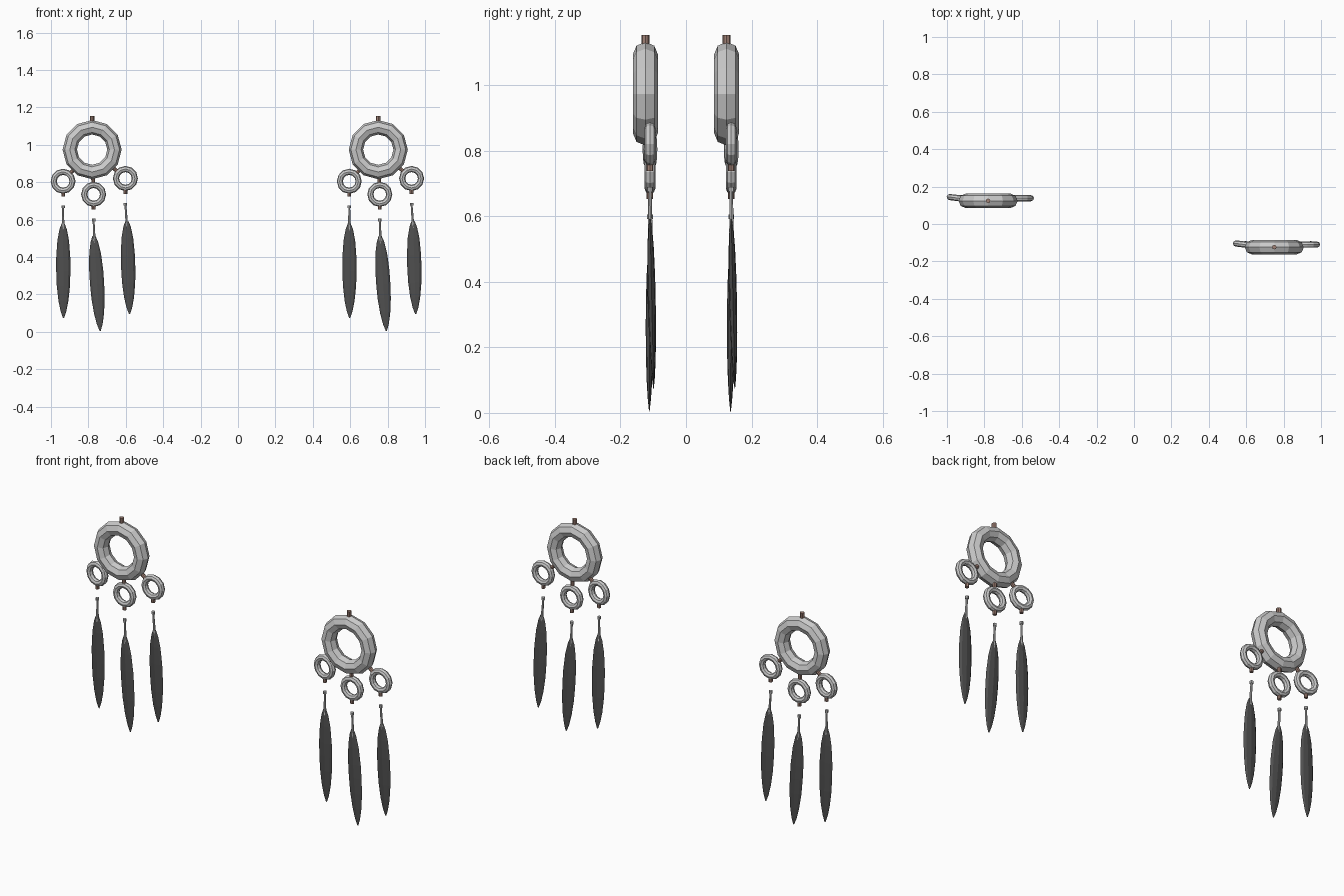
import bpy, bmesh, math
from mathutils import Vector

if "Cube" in bpy.data.objects:
    bpy.data.objects.remove(bpy.data.objects["Cube"])


def material(name, color):
    m = bpy.data.materials.new(name)
    m.diffuse_color = (*color, 1)
    m.use_nodes = True
    m.node_tree.nodes["Principled BSDF"].inputs["Base Color"].default_value = m.diffuse_color
    return m


copper = material("copper", (0.35, 0.22, 0.18))
dark = material("dark_feather", (0.08, 0.08, 0.08))


def ring(name, loc, outer, hole, yaw=0.0, segs=12, sides=8):
    # upright ring with its axis along y
    bpy.ops.mesh.primitive_torus_add(
        location=loc, rotation=(math.pi / 2, 0, yaw),
        major_segments=segs, minor_segments=sides,
        major_radius=(outer + hole) / 2, minor_radius=(outer - hole) / 2)
    bpy.context.object.name = name


def pin(name, a, b, r1, r2=None, mat=None):
    # short peg from point a to point b
    a, b = Vector(a), Vector(b)
    d = b - a
    bpy.ops.mesh.primitive_cone_add(vertices=8, radius1=r1, radius2=r1 if r2 is None else r2,
                                    depth=d.length, location=(a + b) / 2)
    o = bpy.context.object
    o.name = name
    o.rotation_euler = d.to_track_quat('Z', 'Y').to_euler()
    if mat:
        o.data.materials.append(mat)


# feather outline: distance along the blade, relative width
OUTLINE = [(0, .22), (.06, .52), (.18, .82), (.36, .99), (.5, 1), (.66, .93),
           (.82, .70), (.93, .40), (1, .08)]


def feather(name, top, tip, half_w=0.038, half_t=0.012, n=8):
    top, tip = Vector(top), Vector(tip)
    bm = bmesh.new()
    loops = []
    for t, w in OUTLINE:
        c = top.lerp(tip, t)
        loops.append([bm.verts.new(c + Vector((
            half_w * w * math.cos(2 * math.pi * i / n),
            half_t * w * math.sin(2 * math.pi * i / n), 0))) for i in range(n)])
    for p, q in zip(loops, loops[1:]):
        for i in range(n):
            j = (i + 1) % n
            bm.faces.new((p[i], q[i], q[j], p[j]))
    bm.faces.new(loops[0])
    bm.faces.new(loops[-1])
    bmesh.ops.recalc_face_normals(bm, faces=bm.faces)
    me = bpy.data.meshes.new(name)
    bm.to_mesh(me)
    bm.free()
    me.materials.append(dark)
    bpy.context.collection.objects.link(bpy.data.objects.new(name, me))


# per dangle, relative to the big ring centre:
# name, ring x, ring z, yaw, feather top (x, z), tip (x, y, z), quill head z
DANGLES = [
    ("left", -.155, .805, -.12, (-.155, .578), (-.153, .025, .075), .675),
    ("middle", .008, .735, 0, (.010, .512), (.043, .012, .005), .605),
    ("right", .178, .820, 0, (.186, .592), (.200, .025, .095), .690),
]
SMALL_R = 0.067
BIG_R = 0.158
BIG_Z = 0.974


def earring(label, cx, cy):
    # large hoop and its top peg
    ring(label + "_large_ring", (cx, cy, BIG_Z), BIG_R, 0.081)
    pin(label + "_top_peg", (cx, cy, BIG_Z + .14), (cx, cy, 1.154), .012, mat=copper)
    for name, x, z, yaw, (fx, fz), (tx, ty, tz), head in DANGLES:
        n = f"{label}_{name}"
        y = cy + .014
        # small hoop, link to the large hoop, lower peg
        ring(n + "_small_ring", (cx + x, y, z), SMALL_R, .034, yaw)
        d = Vector((x, 0, z - BIG_Z)).normalized()
        c = Vector((cx, cy + .01, BIG_Z))
        pin(n + "_link", c + d * .145, c + d * .175, .010, mat=copper)
        pin(n + "_lower_peg", (cx + x, y, z - .055), (cx + x, y, z - .082), .010, mat=copper)
        # feather with quill and quill head
        top = Vector((cx + fx, y, fz))
        tip = Vector((cx + tx, cy + ty, tz))
        hp = Vector((cx + x, y, head))
        feather(n + "_feather", top, tip)
        pin(n + "_quill", top.lerp(tip, .08), hp - Vector((0, 0, .01)), .007, .005)
        pin(n + "_quill_head", hp - Vector((0, 0, .014)), hp, .009)


earring("left_earring", -.780, .124)
earring("right_earring", .750, -.124)
